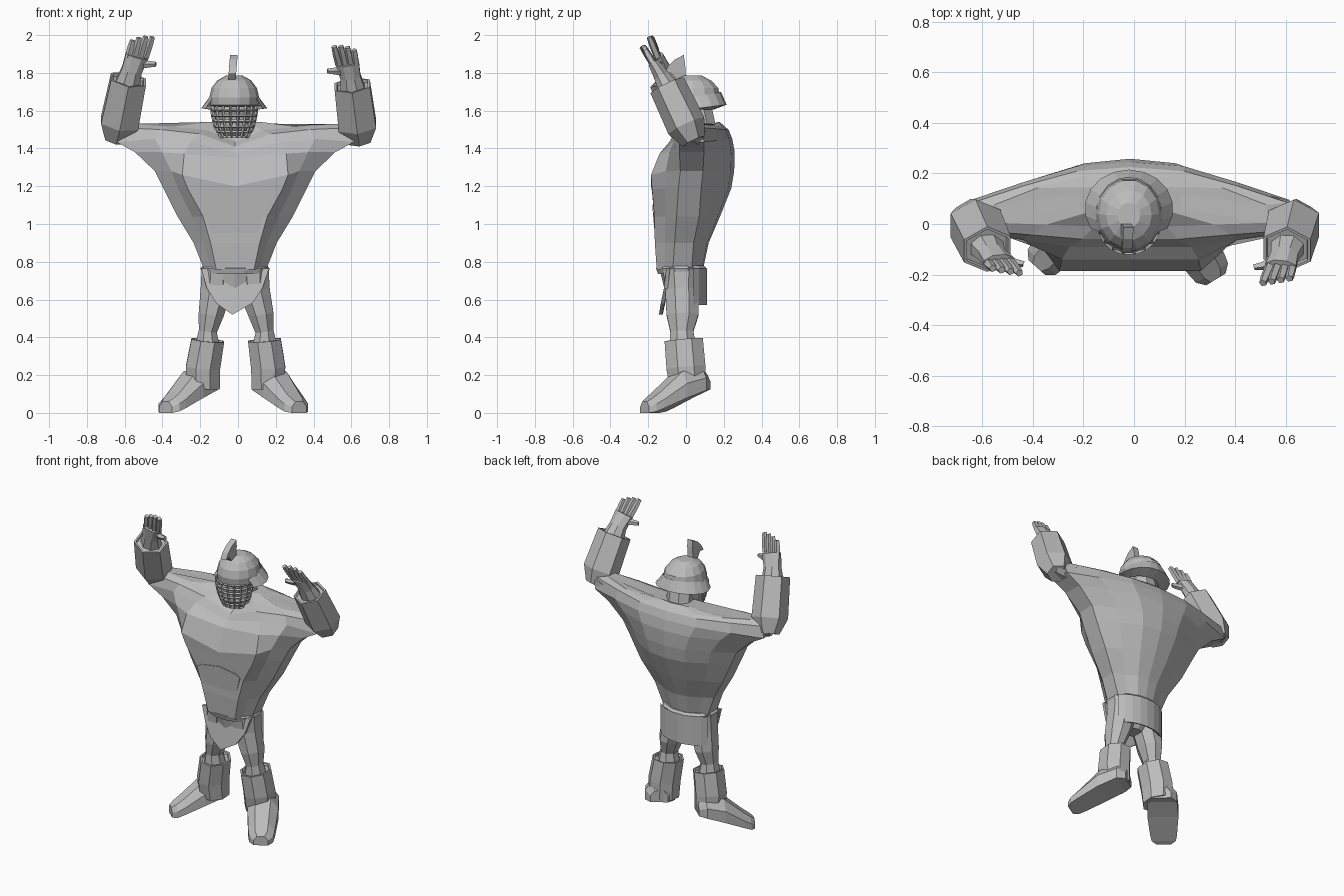
import bpy, bmesh, math
from mathutils import Vector as V

cube = bpy.data.objects.get("Cube")
if cube:
    bpy.data.objects.remove(cube)

GREY = (0.5, 0.5, 0.5, 1)
mat = bpy.data.materials.new("plain grey")
mat.use_nodes = True
mat.diffuse_color = GREY
mat.node_tree.nodes["Principled BSDF"].inputs["Base Color"].default_value = GREY
CX = -0.015


def finish(name, bm):
    bmesh.ops.recalc_face_normals(bm, faces=bm.faces)
    me = bpy.data.meshes.new(name)
    bm.to_mesh(me)
    bm.free()
    me.materials.append(mat)
    ob = bpy.data.objects.new(name, me)
    bpy.context.scene.collection.objects.link(ob)
    return ob


def skin(name, rings, closed=True, caps=True):
    """Join a series of point rings with quads."""
    bm = bmesh.new()
    rows = [[bm.verts.new(p) for p in r] for r in rings]
    n = len(rows[0])
    for a, b in zip(rows, rows[1:]):
        for i in range(n if closed else n - 1):
            j = (i + 1) % n
            bm.faces.new((a[i], a[j], b[j], b[i]))
    if caps:
        bm.faces.new(rows[0])
        bm.faces.new(rows[-1])
    return finish(name, bm)


def limb(name, stations, sides=8, side_axis=(1, 0, 0), turn=0.5):
    """Tube through (centre, width radius, depth radius) stations."""
    axis = (V(stations[-1][0]) - V(stations[0][0])).normalized()
    u = V(side_axis)
    u = (u - axis * u.dot(axis)).normalized()
    w = axis.cross(u)
    rings = []
    for c, ru, rw in stations:
        angles = [math.tau * (i + turn) / sides for i in range(sides)]
        rings.append([V(c) + u * ru * math.cos(a) + w * rw * math.sin(a) for a in angles])
    return skin(name, rings)


def cuffed(name, stations, **kw):
    """Tube whose last end has a hollow rim."""
    c, ru, rw = stations[-1]
    down = (V(stations[-2][0]) - V(c)).normalized() * 0.015
    stations = stations + [(c, ru * 0.88, rw * 0.88), (V(c) + down, ru * 0.84, rw * 0.84)]
    return limb(name, stations, **kw)


def slab(name, outline, thickness, to_point):
    """Flat outline pushed out to a thickness."""
    return skin(name, [[to_point(a, b, t) for a, b in outline] for t in (0, thickness)])


# Torso widening up to the shoulders
def torso_ring(z, w, flat, yf, ys, yb, thick, dip=0, tip=0):
    half = [(flat, yf, -dip / 4), (w * 0.5 + flat * 0.45, yf * 0.5 + (ys - thick) * 0.5, 0),
            (w, ys - thick, tip), (w, ys + thick, tip),
            (w * 0.68, ys * 0.38 + yb * 0.62, tip / 2), (w * 0.34, yb * 0.93, 0)]
    pts = [(0, yf, -dip)] + half + [(0, yb, 0)] + [(-x, y, d) for x, y, d in reversed(half)]
    return [(x + CX, y, z + d) for x, y, d in pts]


skin("torso", [
    torso_ring(0.76, 0.165, 0.10, -0.155, -0.02, 0.09, 0.05),
    torso_ring(0.90, 0.22, 0.13, -0.165, -0.01, 0.12, 0.05),
    torso_ring(1.04, 0.305, 0.17, -0.168, 0.01, 0.18, 0.06),
    torso_ring(1.19, 0.38, 0.25, -0.18, 0.02, 0.24, 0.06, 0.02),
    torso_ring(1.28, 0.425, 0.28, -0.185, 0.03, 0.255, 0.06, 0.08),
    torso_ring(1.38, 0.53, 0.27, -0.14, 0.03, 0.258, 0.065, 0.03),
    torso_ring(1.45, 0.63, 0.24, -0.09, 0.03, 0.245, 0.065, 0.07, -0.015),
    torso_ring(1.50, 0.62, 0.19, -0.06, 0.03, 0.225, 0.055, 0.09, 0.01),
    torso_ring(1.515, 0.54, 0.14, -0.01, 0.04, 0.205, 0.035, 0.08, 0.015),
    torso_ring(1.54, 0.20, 0.08, 0.05, 0.09, 0.18, 0.03, 0.03, -0.02)])
limb("neck", [((CX, 0.09, 1.44), 0.11, 0.09), ((CX, 0.08, 1.53), 0.09, 0.08),
              ((CX, 0.06, 1.62), 0.085, 0.08)])

# Belly fold, fading out towards the waist
belly = [(-0.165, 1.06), (-0.13, 1.08), (0, 1.10), (0.12, 1.08), (0.15, 1.06), (0.10, 0.88), (-0.10, 0.88)]
slab("belly_fold", belly, 0.02, lambda x, z, t: (x + CX, -0.16 + t - (z - 0.88) * 0.085, z))

# Head, face grille and helmet
HX = -0.02
limb("head", [((HX, -0.005, 1.46), 0.06, 0.05), ((HX, 0, 1.51), 0.10, 0.09),
              ((HX, 0.01, 1.58), 0.11, 0.10), ((HX, 0.02, 1.66), 0.11, 0.10)], sides=10)
grille = []
for i in range(7):
    t = i / 6
    r = 0.12 - 0.045 * (1 - t) ** 2
    arc = [math.pi * (1 + k / 9) for k in range(10)]
    grille.append([(HX + r * math.cos(a), 0.005 + r * math.sin(a), 1.46 + 0.17 * t) for a in arc])
bars = skin("face_grille", grille, closed=False, caps=False)
wire = bars.modifiers.new("bars", "WIREFRAME")
wire.thickness = 0.016

dome = []
for z, r, deep, y in ((1.62, 0.125, 0.13, 0.03), (1.67, 0.132, 0.145, 0.037), (1.72, 0.12, 0.135, 0.04),
                      (1.76, 0.09, 0.10, 0.035), (1.785, 0.045, 0.05, 0.035)):
    dome.append([(HX + r * math.cos(a), y + deep * math.sin(a), z) for a in
                 [math.tau * k / 14 for k in range(14)]])
skin("helmet_dome", dome)

# Brim wraps the sides and back as a sloping neck guard
inner, outer, under = [], [], []
for k in range(13):
    a = math.radians(-30 + 240 * k / 12)
    c, s = math.cos(a), math.sin(a)
    back = max(s, 0)
    inner.append((HX + 0.13 * c, 0.04 + 0.145 * s, 1.67 + 0.03 * back))
    outer.append((HX + 0.175 * c, 0.06 + 0.155 * s, 1.612 + 0.02 * back))
    under.append((HX + 0.12 * c, 0.03 + 0.115 * s, 1.605))
skin("helmet_brim", [inner, outer, under], closed=False, caps=False)
crest = [(-0.115, 1.795), (-0.095, 1.835), (-0.06, 1.87), (-0.012, 1.895), (-0.005, 1.85), (0, 1.77),
         (-0.05, 1.765), (-0.08, 1.80)]
slab("helmet_crest", crest, 0.04, lambda y, z, t: (-0.052 + t + (z - 1.77) * 0.08, y, z))

# Belt, hips, front cloth and back flap
limb("belt", [((CX, -0.025, 0.735), 0.18, 0.128), ((CX, -0.025, 0.765), 0.19, 0.138),
              ((CX, -0.025, 0.78), 0.175, 0.125)], sides=12)
limb("hips", [((CX, -0.025, 0.59), 0.06, 0.05), ((CX, -0.025, 0.66), 0.15, 0.09),
              ((CX, -0.025, 0.76), 0.175, 0.115)], sides=10)
cloth = [(-0.18, 0.765), (0.18, 0.765), (0.145, 0.66), (0.09, 0.58), (-0.015, 0.52), (-0.10, 0.58), (-0.15, 0.66)]
slab("front_cloth", cloth, 0.02,
     lambda x, z, t: (x + CX, -0.163 + t + 1.8 * x * x + (0.765 - z) * 0.08, z))
angles = [math.radians(28 + 124 * k / 8) for k in range(9)]
flap = [(0.2 * math.cos(a), 0.137 * math.sin(a)) for a in angles]
skin("back_flap", [[(CX + x * s, -0.025 + y * s, z) for x, y in flap]
                   for z, s in ((0.765, 1), (0.57, 1), (0.575, 0.9), (0.76, 0.9))],
     closed=False, caps=False)

# Legs and boots
for label, s, knee, toe, heel in (("right", -1, -0.16, (-0.355, -0.14), (-0.185, 0.05)),
                                  ("left", 1, 0.14, (0.30, -0.18), (0.16, 0.05))):
    hip = CX + s * 0.095
    limb(label + "_leg", [((hip, -0.025, 0.76), 0.09, 0.105), ((hip + s * 0.005, -0.022, 0.65), 0.09, 0.095),
                          ((knee - s * 0.018, -0.018, 0.52), 0.072, 0.092), ((knee, -0.022, 0.43), 0.052, 0.066),
                          ((knee, -0.018, 0.36), 0.07, 0.075)])
    cuffed(label + "_boot_shaft", [((heel[0], 0.01, 0.135), 0.096, 0.103),
                                   ((heel[0], 0.0, 0.24), 0.098, 0.112),
                                   ((knee, -0.012, 0.385), 0.094, 0.11)])
    a, b = V((*heel, 0)), V((*toe, 0))
    ahead = (b - a).normalized()
    across = V((-ahead.y, ahead.x, 0))
    rings = []
    for t, w, low, high in ((-0.22, 0.055, 0.125, 0.2), (-0.05, 0.09, 0.12, 0.24), (0.4, 0.095, 0.08, 0.22),
                            (0.9, 0.082, 0.025, 0.11), (1.06, 0.074, 0.008, 0.08), (1.17, 0.045, 0.0, 0.06)):
        mid = a.lerp(b, t)
        shape = [(-w, low), (w, low), (w, low * 0.45 + high * 0.55), (w * 0.5, high),
                 (-w * 0.5, high), (-w, low * 0.45 + high * 0.55)]
        rings.append([mid + across * q + V((0, 0, z)) for q, z in shape])
    skin(label + "_boot_foot", rings)

# Arms and hands
for label, s, elbow, wrist, palm, tip in (
        ("right", -1, (-0.64, 0.03, 1.47), (-0.58, -0.10, 1.765), (-0.535, -0.15, 1.89), (-0.505, -0.185, 1.985)),
        ("left", 1, (0.64, 0.03, 1.46), (0.605, -0.10, 1.735), (0.58, -0.17, 1.85), (0.562, -0.225, 1.935))):
    e, w, p, t = V(elbow), V(wrist), V(palm), V(tip)
    limb(label + "_upper_arm", [((s * 0.44, 0.06, 1.45), 0.08, 0.065), ((s * 0.58, 0.035, 1.47), 0.07, 0.055),
                                ((s * 0.66, 0.03, 1.475), 0.05, 0.04)], side_axis=(0, 1, 0))
    cuffed(label + "_gauntlet", [(e - (w - e) * 0.08, 0.068, 0.065), (e.lerp(w, 0.22), 0.115, 0.105),
                                 (w, 0.108, 0.098)], sides=6)
    limb(label + "_hand", [(w.lerp(e, 0.15), 0.075, 0.065), (w.lerp(p, 0.4), 0.058, 0.045),
                           (p, 0.066, 0.032)], sides=8)
    for k in range(4):
        q = k - 1.5
        base = p + V((q * 0.03, 0, -0.008))
        end = t + V((q * 0.035, 0.006 * q * s, 0.008 - 0.008 * abs(q) - 0.006 * q * s))
        limb(f"{label}_finger_{k + 1}", [(base, 0.02, 0.02), (base.lerp(end, 0.6), 0.019, 0.019),
                                         (end, 0.015, 0.015)], sides=5)
    root = w.lerp(p, 0.65) - V((s * 0.035, 0, 0))
    limb(label + "_thumb", [(root, 0.02, 0.026), (root - V((s * 0.05, 0.02, 0)), 0.017, 0.018),
                            (root - V((s * 0.08, 0.025, 0)), 0.013, 0.014)], sides=5, side_axis=(0, 1, 0))
